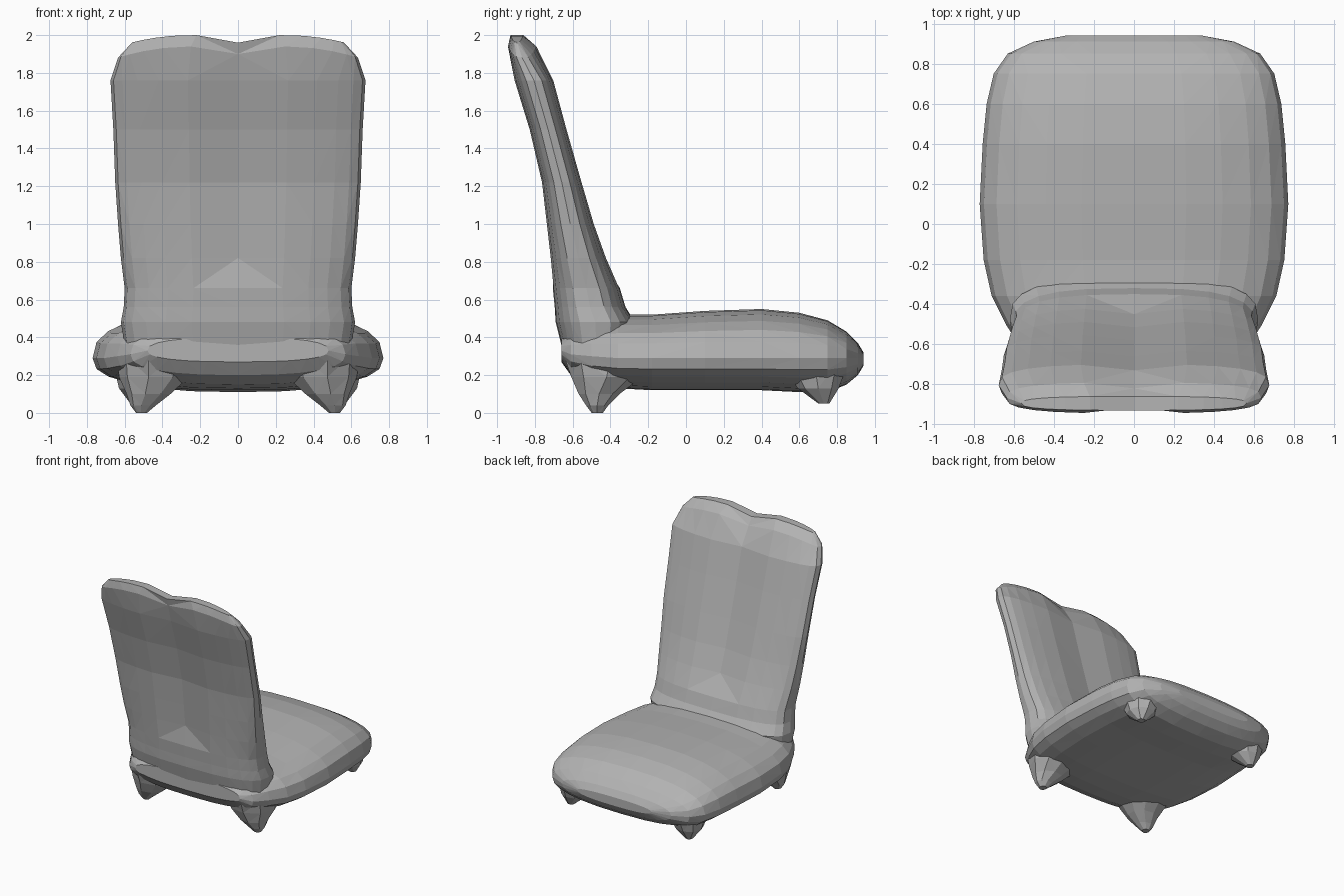
import bpy, bmesh, math
from mathutils import Vector

if "Cube" in bpy.data.objects:
    bpy.data.objects.remove(bpy.data.objects["Cube"], do_unlink=True)

grey = bpy.data.materials.new("plain grey")
grey.use_nodes = True
colour = (0.45, 0.45, 0.45, 1)
grey.diffuse_color = colour
grey.node_tree.nodes["Principled BSDF"].inputs["Base Color"].default_value = colour


def loft(name, rings):
    """Skin a list of closed rings and cap both ends."""
    bm = bmesh.new()
    loops = [[bm.verts.new(p) for p in ring] for ring in rings]
    count = len(loops[0])
    for a, b in zip(loops, loops[1:]):
        for i in range(count):
            j = (i + 1) % count
            bm.faces.new((a[i], a[j], b[j], b[i]))
    bm.faces.new(loops[0])
    bm.faces.new(loops[-1])
    bmesh.ops.recalc_face_normals(bm, faces=bm.faces)
    bmesh.ops.triangulate(bm, faces=bm.faces)
    mesh = bpy.data.meshes.new(name)
    bm.to_mesh(mesh)
    bm.free()
    mesh.materials.append(grey)
    obj = bpy.data.objects.new(name, mesh)
    bpy.context.collection.objects.link(obj)
    return obj


def rounded(power, count):
    """Unit rounded-box outline."""
    pts = []
    for i in range(count):
        t = math.tau * i / count
        c, s = math.cos(t), math.sin(t)
        pts.append((math.copysign(abs(c) ** (2 / power), c),
                    math.copysign(abs(s) ** (2 / power), s)))
    return pts


# Seat cushion: y, half width, bottom, widest height, top
seat_stations = [
    (-0.66, 0.48, 0.27, 0.33, 0.40), (-0.61, 0.57, 0.20, 0.31, 0.46),
    (-0.50, 0.64, 0.15, 0.30, 0.50), (-0.36, 0.71, 0.13, 0.29, 0.52),
    (-0.18, 0.75, 0.12, 0.29, 0.52), (0.10, 0.77, 0.12, 0.29, 0.54),
    (0.40, 0.755, 0.12, 0.29, 0.55), (0.60, 0.735, 0.11, 0.29, 0.53),
    (0.75, 0.70, 0.11, 0.29, 0.49), (0.85, 0.63, 0.15, 0.29, 0.43),
    (0.91, 0.50, 0.20, 0.29, 0.37), (0.94, 0.34, 0.25, 0.29, 0.32),
]
seat_rings = []
for y, w, low, mid, top in seat_stations:
    seat_rings.append([Vector((w * u, y, mid + v * (top - mid if v > 0 else mid - low)))
                       for u, v in rounded(2.5, 24)])
loft("seat", seat_rings)

# Backrest: z, half width, back y, front y
back_stations = [
    (0.26, 0.56, -0.62, -0.34), (0.36, 0.60, -0.66, -0.29),
    (0.48, 0.62, -0.69, -0.27), (0.56, 0.605, -0.695, -0.32),
    (0.66, 0.60, -0.705, -0.35), (0.82, 0.62, -0.72, -0.42),
    (1.00, 0.635, -0.74, -0.485), (1.22, 0.65, -0.765, -0.55),
    (1.50, 0.66, -0.83, -0.63), (1.76, 0.675, -0.91, -0.70),
    (1.94, 0.635, -0.945, -0.79), (2.00, 0.56, -0.93, -0.86),
]
back_rings = []
for z, w, back, front in back_stations:
    ring = []
    for u, v in rounded(2.9, 24):
        x = w * u
        # shallow groove down the middle, and a crowned, notched top edge
        groove = 0.03 * math.exp(-(x / 0.12) ** 2) if 0.7 < z < 1.95 else 0
        drop = 0
        if z > 1.9:
            drop = 0.04 * (abs(x) - 0.25) ** 2 / 0.1 * (abs(x) > 0.25)
            drop += 0.04 * math.exp(-(x / 0.08) ** 2)
        half = (front - back) / 2 - groove
        ring.append(Vector((x, (front + back) / 2 + v * half, z - drop)))
    back_rings.append(ring)
loft("backrest", back_rings)


# Stubby feet under the corners
def foot(name, side, stations):
    rings = []
    for x, y, z, rx, ry in stations:
        rings.append([Vector((side * (x + rx * u), y + ry * v, z))
                      for u, v in rounded(2, 9)])
    loft(name, rings)


for side, label in ((1, "left"), (-1, "right")):
    foot("rear_foot_" + label, side, [
        (0.44, -0.40, 0.30, 0.20, 0.25), (0.44, -0.42, 0.19, 0.19, 0.19),
        (0.47, -0.46, 0.10, 0.12, 0.11), (0.50, -0.47, 0.04, 0.07, 0.06),
        (0.51, -0.47, 0.00, 0.03, 0.03)])
    foot("front_foot_" + label, side, [
        (0.50, 0.68, 0.26, 0.16, 0.18), (0.52, 0.70, 0.13, 0.11, 0.11),
        (0.54, 0.73, 0.05, 0.03, 0.03)])
